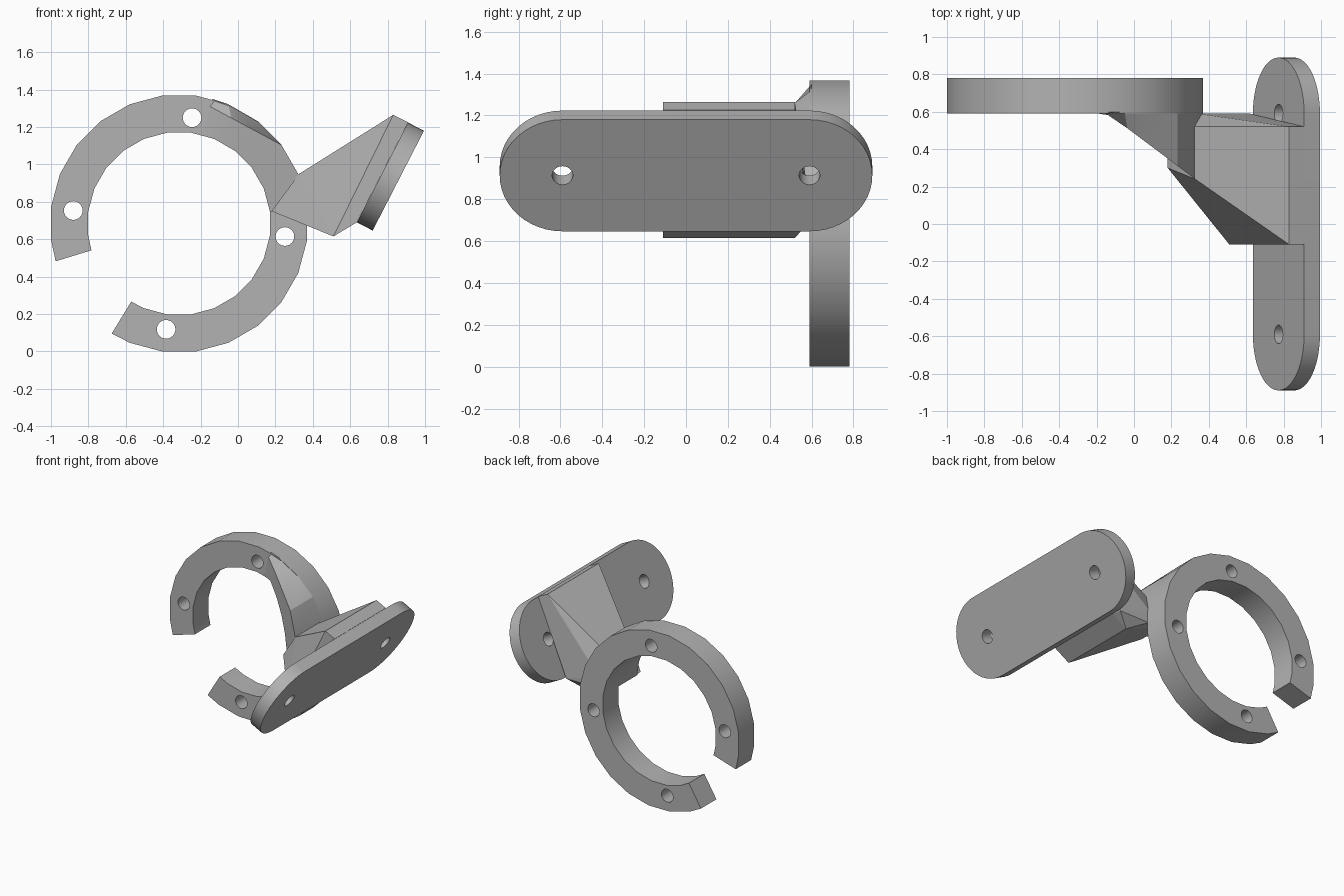
import bpy, bmesh
from math import cos, sin, radians, pi
from mathutils import Vector, Matrix

if "Cube" in bpy.data.objects:
    bpy.data.objects.remove(bpy.data.objects["Cube"])

grey = bpy.data.materials.new("plain_grey")
grey.use_nodes = True
colour = (0.45, 0.45, 0.45, 1)
grey.diffuse_color = colour
grey.node_tree.nodes["Principled BSDF"].inputs["Base Color"].default_value = colour

CX, CZ = -0.315, 0.684            # ring centre
R_OUT, R_IN = 0.69, 0.49
RING_FRONT, RING_BACK = 0.59, 0.78


def finish(name, bm, smooth=False):
    bmesh.ops.recalc_face_normals(bm, faces=bm.faces)
    mesh = bpy.data.meshes.new(name)
    bm.to_mesh(mesh)
    bm.free()
    mesh.materials.append(grey)
    obj = bpy.data.objects.new(name, mesh)
    bpy.context.collection.objects.link(obj)
    return obj


def select_only(obj):
    bpy.ops.object.select_all(action='DESELECT')
    obj.select_set(True)
    bpy.context.view_layer.objects.active = obj


def smooth(obj, angle=30):
    select_only(obj)
    bpy.ops.object.shade_smooth_by_angle(angle=radians(angle))


def polar(angle, radius, y):
    a = radians(angle)
    return Vector((CX + radius * cos(a), y, CZ + radius * sin(a)))


def loft(name, sections):
    """Skin a row of equal-sized closed sections and cap both ends."""
    bm = bmesh.new()
    rows = [[bm.verts.new(p) for p in s] for s in sections]
    n = len(rows[0])
    for a, b in zip(rows, rows[1:]):
        for i in range(n):
            j = (i + 1) % n
            bm.faces.new((a[i], a[j], b[j], b[i]))
    bm.faces.new(rows[0])
    bm.faces.new(rows[-1][::-1])
    return finish(name, bm)


def hull(name, points):
    bm = bmesh.new()
    for p in points:
        bm.verts.new(p)
    bmesh.ops.convex_hull(bm, input=bm.verts)
    bmesh.ops.delete(bm, geom=[v for v in bm.verts if not v.link_faces], context='VERTS')
    bmesh.ops.dissolve_limit(bm, angle_limit=0.02, verts=bm.verts, edges=bm.edges)
    return finish(name, bm)


def drill(obj, centres, axis):
    """Cut round screw holes through a part."""
    bm = bmesh.new()
    turn = Vector((0, 0, 1)).rotation_difference(axis).to_matrix().to_4x4()
    for c in centres:
        bmesh.ops.create_cone(bm, cap_ends=True, segments=24, radius1=0.05, radius2=0.05,
                              depth=0.4, matrix=Matrix.Translation(c) @ turn)
    cutter = finish("hole_cutter", bm)
    cutter.hide_render = True
    mod = obj.modifiers.new("holes", 'BOOLEAN')
    mod.operation, mod.solver, mod.object = 'DIFFERENCE', 'EXACT', cutter
    select_only(obj)
    bpy.ops.object.modifier_apply(modifier=mod.name)
    bpy.data.objects.remove(cutter)


# Open ring with four holes
angles = [238.5] + [247.5 + 15 * k for k in range(21)] + [557]
ring = loft("open_ring", [[polar(a, R_OUT, RING_FRONT), polar(a, R_IN, RING_FRONT),
                           polar(a, R_IN, RING_BACK), polar(a, R_OUT, RING_BACK)]
                          for a in angles])
drill(ring, [polar(a, 0.57, 0.685) for a in (-7, 83, 173, 263)], Vector((0, 1, 0)))
smooth(ring)

# Tilted mounting plate with rounded ends and two holes
across = Vector((0.457, 0, 0.889))
normal = Vector((0.889, 0, -0.457))
centre = Vector((0.815, 0, 0.935))
outline = []
for side in (1, -1):
    for k in range(25):
        a = pi * k / 24
        outline.append(across * (0.3 * cos(a) * side)
                       + Vector((0, side * (0.59 + 0.3 * sin(a)), 0)))
plate = loft("mounting_plate", [[centre + p + normal * d for p in outline]
                                for d in (-0.0475, 0.0475)])
drill(plate, [centre + Vector((0, y, 0)) for y in (-0.59, 0.59)], normal)
smooth(plate)

# Arm block joining plate and ring
Y0, Y1 = -0.11, 0.52
plate_side = [(0.83, 1.265), (0.91, 1.225), (0.635, 0.69), (0.51, 0.615)]
arm_points = [(x, y, z) for x, z in plate_side for y in (Y0, Y1)]
arm_points += [(0.327, 0.24, 0.95), (0.327, Y1, 0.95), (0.18, 0.30, 0.75), (0.18, Y1, 0.75)]
hull("arm_block", arm_points)

# Rear rib behind the arm
hull("rear_rib", [(x, Y1, z) for x, z in plate_side]
     + [(0.327, Y1, 0.95), (0.18, Y1, 0.75),
        (0.62, RING_FRONT, 0.69), (0.36, RING_FRONT, 0.69), (0.34, RING_FRONT, 0.78)])


# Gusset sweeping forward from the ring to the arm
def on_slope(p):
    return Vector((p.x, min(RING_FRONT, RING_FRONT - 0.75 * (p.x + 0.14)), p.z))


start = Vector((-0.15, RING_FRONT, 1.31))
end = polar(37.5, R_OUT, RING_FRONT)
chord = {75: 0.0, 67.5: 0.3, 52.5: 0.65}
sections = []
for a in (75, 67.5, 52.5, 37.5, 22.5, 7.5):
    outer, inner = polar(a, R_OUT, 0.6), polar(a, R_IN, 0.6)
    front = start.lerp(end, chord[a]) if a in chord else outer
    sections.append([outer, on_slope(front), on_slope(inner), inner])
gusset = loft("gusset", sections)
smooth(gusset, 25)
